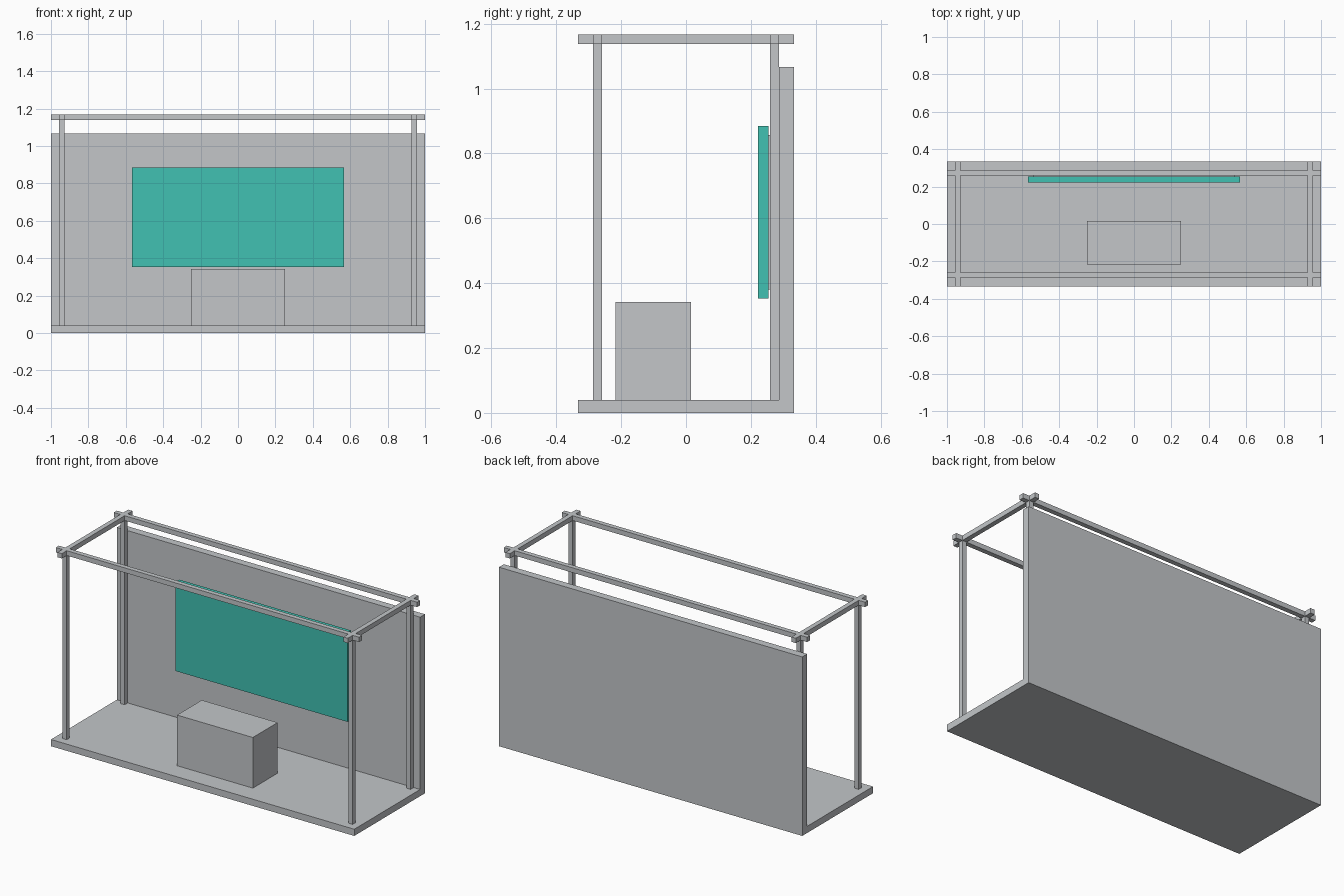
import bpy
import bmesh
from mathutils import Vector

cube = bpy.data.objects.get("Cube")
if cube:
    bpy.data.objects.remove(cube, do_unlink=True)


def make_material(name, color):
    mat = bpy.data.materials.new(name)
    mat.use_nodes = True
    mat.diffuse_color = color
    mat.node_tree.nodes["Principled BSDF"].inputs["Base Color"].default_value = color
    return mat


grey = make_material("light_grey", (0.546, 0.565, 0.584, 1))
teal = make_material("teal", (0.053, 0.533, 0.445, 1))


def box(name, low, high, mat=grey):
    """Axis-aligned box between two opposite corners."""
    low, high = Vector(low), Vector(high)
    bm = bmesh.new()
    bmesh.ops.create_cube(bm, size=1)
    bmesh.ops.scale(bm, vec=high - low, verts=bm.verts)
    mesh = bpy.data.meshes.new(name)
    bm.to_mesh(mesh)
    bm.free()
    mesh.materials.append(mat)
    obj = bpy.data.objects.new(name, mesh)
    obj.location = (low + high) / 2
    bpy.context.collection.objects.link(obj)
    return obj


# Overall sizes
W, D = 1.0, 0.333
FLOOR, BEAM_LOW, TOP = 0.04, 1.138, 1.167
POST_X, POST_Y, HALF = 0.943, 0.273, 0.0143
WALL_Y = POST_Y + HALF

# Stand floor and back wall
box("floor", (-W, -D, 0), (W, D, FLOOR))
box("back_wall", (-W, WALL_Y, FLOOR), (W, D, 1.067))

# Corner posts
for side, sx in (("left", 1), ("right", -1)):
    for end, sy in (("front", -1), ("back", 1)):
        x, y = sx * POST_X, sy * POST_Y
        box(f"{end}_{side}_post", (x - HALF, y - HALF, FLOOR), (x + HALF, y + HALF, BEAM_LOW))

# Overhead beams crossing at the corners
for end, sy in (("front", -1), ("back", 1)):
    y = sy * POST_Y
    box(f"{end}_beam", (-W, y - HALF, BEAM_LOW), (W, y + HALF, TOP))
for side, sx in (("left", 1), ("right", -1)):
    x = sx * POST_X
    box(f"{side}_beam", (x - HALF, -D, BEAM_LOW), (x + HALF, D, TOP))

# Display screen on its wall mount
box("screen", (-0.566, 0.222, 0.352), (0.566, 0.254, 0.885), teal)
box("screen_mount", (-0.538, 0.254, 0.38), (0.538, WALL_Y, 0.857))

# Counter
box("counter", (-0.25, -0.217, FLOOR), (0.25, 0.016, 0.342))
